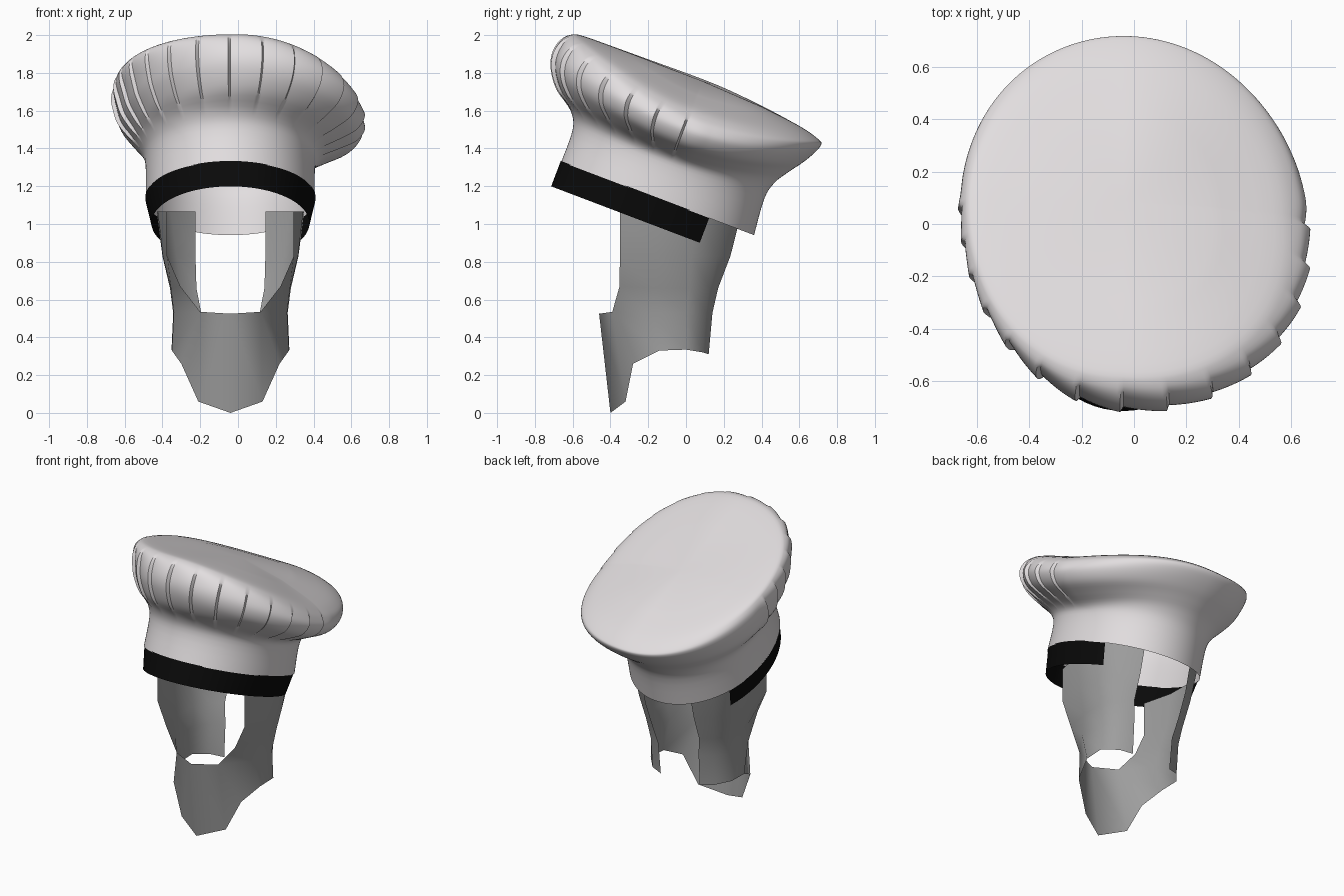
import bpy, bmesh, math
from mathutils import Vector

if "Cube" in bpy.data.objects:
    bpy.data.objects.remove(bpy.data.objects["Cube"])

TILT = math.radians(20.8)
CX = -0.04


def material(name, rgb):
    m = bpy.data.materials.new(name)
    m.diffuse_color = (*rgb, 1)
    m.use_nodes = True
    m.node_tree.nodes["Principled BSDF"].inputs["Base Color"].default_value = m.diffuse_color
    return m


WHITE = material("warm white cloth", (0.76, 0.73, 0.74))
BLACK = material("black band", (0.003, 0.003, 0.003))
GREY = material("grey cloth", (0.34, 0.34, 0.34))


def make(name, verts, faces, mat, angle):
    me = bpy.data.meshes.new(name)
    me.from_pydata(verts, [], faces)
    me.materials.append(mat)
    ob = bpy.data.objects.new(name, me)
    bpy.context.collection.objects.link(ob)
    bpy.ops.object.select_all(action='DESELECT')
    ob.select_set(True)
    bpy.context.view_layer.objects.active = ob
    bpy.ops.object.shade_smooth_by_angle(angle=math.radians(angle))
    return ob


def tilted(x, u, w):
    """Hat space (x, u backwards, w along the hat axis) to world."""
    c, s = math.cos(TILT), math.sin(TILT)
    return (CX + x, -0.15 + u * c + w * s, 1.135 - u * s + w * c)


# Hat: four (radius, height) profiles blended around the axis; the crown droops to the right
FRONT = [(.546, 0), (.55, .18), (.595, .27), (.70, .35), (.765, .44),
         (.788, .52), (.775, .60), (.735, .648), (.66, .665), (.4, .668)]
BACK = [(.546, 0), (.528, .2), (.55, .30), (.60, .38), (.65, .45),
        (.69, .52), (.708, .573), (.685, .595), (.568, .625), (.35, .65)]
RIGHT = [(.447, 0), (.447, .16), (.47, .23), (.56, .275), (.655, .32),
         (.70, .38), (.695, .43), (.66, .475), (.57, .525), (.33, .60)]
LEFT = [(.447, 0), (.45, .2), (.475, .28), (.54, .36), (.59, .43),
        (.615, .51), (.625, .58), (.61, .64), (.56, .668), (.35, .675)]


def along(profile, t):
    """Catmull-Rom point on a profile."""
    i = min(int(t), len(profile) - 2)
    f = t - i
    p = [Vector(profile[max(0, min(len(profile) - 1, i + k))]) for k in (-1, 0, 1, 2)]
    return 0.5 * (2 * p[1] + (p[2] - p[0]) * f
                  + (2 * p[0] - 5 * p[1] + 4 * p[2] - p[3]) * f * f
                  + (3 * p[1] - p[0] - 3 * p[2] + p[3]) * f ** 3)


def smoothstep(a, b, x):
    x = max(0, min(1, (x - a) / (b - a)))
    return x * x * (3 - 2 * x)


SEGS, STEP, PLEATS = 392, 4, 28
rings = (len(FRONT) - 1) * STEP + 1
verts, faces = [], []
for j in range(rings):
    t = j / STEP
    pf, pb, pr, pl = (along(p, t) for p in (FRONT, BACK, RIGHT, LEFT))
    puff = smoothstep(1.4, 4, t)
    fold = smoothstep(1.9, 3.2, t) * (1 - smoothstep(5.2, 7.4, t))
    for i in range(SEGS):
        a = math.tau * i / SEGS
        c, s = math.cos(a), math.sin(a)
        r, w = (pr if c > 0 else pl) * c * c + (pb if s > 0 else pf) * s * s
        if s < 0:
            # fuller at front right, flatter low down at front left
            k = 0.035 if c > 0 else 0.03 * (1 - smoothstep(4.5, 7, t))
            r -= k * puff * math.sin(2 * a)
        # overlapping pleats across the front half
        side = smoothstep(-0.22, 0.0, -s)
        r += 0.024 * fold * side * ((i * PLEATS / SEGS) % 1 - 0.55)
        verts.append(tilted(r * c, r * s, w))
for j in range(rings - 1):
    for i in range(SEGS):
        k = (i + 1) % SEGS
        faces.append((j * SEGS + i, j * SEGS + k, (j + 1) * SEGS + k, (j + 1) * SEGS + i))
verts.append(tilted(0, 0, 0.665))
for i in range(SEGS):
    faces.append(((rings - 1) * SEGS + i, (rings - 1) * SEGS + (i + 1) % SEGS, len(verts) - 1))
make("hat", verts, faces, WHITE, 38)

# Black band: open strip below the hat, running around the front, narrowing downwards
verts, faces = [], []
N = 48
start, end = math.radians(180 - 32), math.radians(360 + 32)
for i in range(N + 1):
    a = start + (end - start) * i / N
    for w, rx in ((-0.14, 0.418), (0.004, 0.451)):
        verts.append(tilted(rx * math.cos(a), 0.55 * math.sin(a), w))
    if i:
        k = 2 * i
        faces.append((k - 2, k, k + 1, k - 1))
make("hat_band", verts, faces, BLACK, 40)

# Face cloth: half grid from front edge to back edge, top row to bottom row
ROWS = [
    [(.335, -.35, 1.065), (.385, -.15, 1.065), (.39, .05, 1.065), (.315, .20, 1.065), (.185, .295, 1.065)],
    [(.335, -.35, .83), (.358, -.15, .83), (.36, .03, .83), (.285, .165, .83), (.185, .235, .83)],
    [(.265, -.352, .67), (.315, -.17, .66), (.32, .02, .66), (.258, .125, .66), (.18, .17, .66)],
    [(.16, -.39, .535), (.30, -.20, .53), (.303, 0, .53), (.238, .105, .53), (.155, .14, .53)],
    [(.26, -.28, .26), (.31, -.14, .33), (.312, 0, .335), (.235, .09, .32), (.15, .12, .31)],
]
verts = [p for row in ROWS for p in row]
faces = []
for j in range(4):
    for i in range(4):
        k = j * 5 + i
        faces.append((k, k + 5, k + 6, k + 1))
# chin panel
verts += [(0, -.46, .525), (0, -.40, 0), (.17, -.32, .06)]
faces += [(25, 26, 27, 15), (15, 27, 20)]
cloth = make("face_cloth", verts, faces, GREY, 50)
cloth.location.x = CX
mirror = cloth.modifiers.new("mirror", 'MIRROR')
mirror.merge_threshold = 0.001
